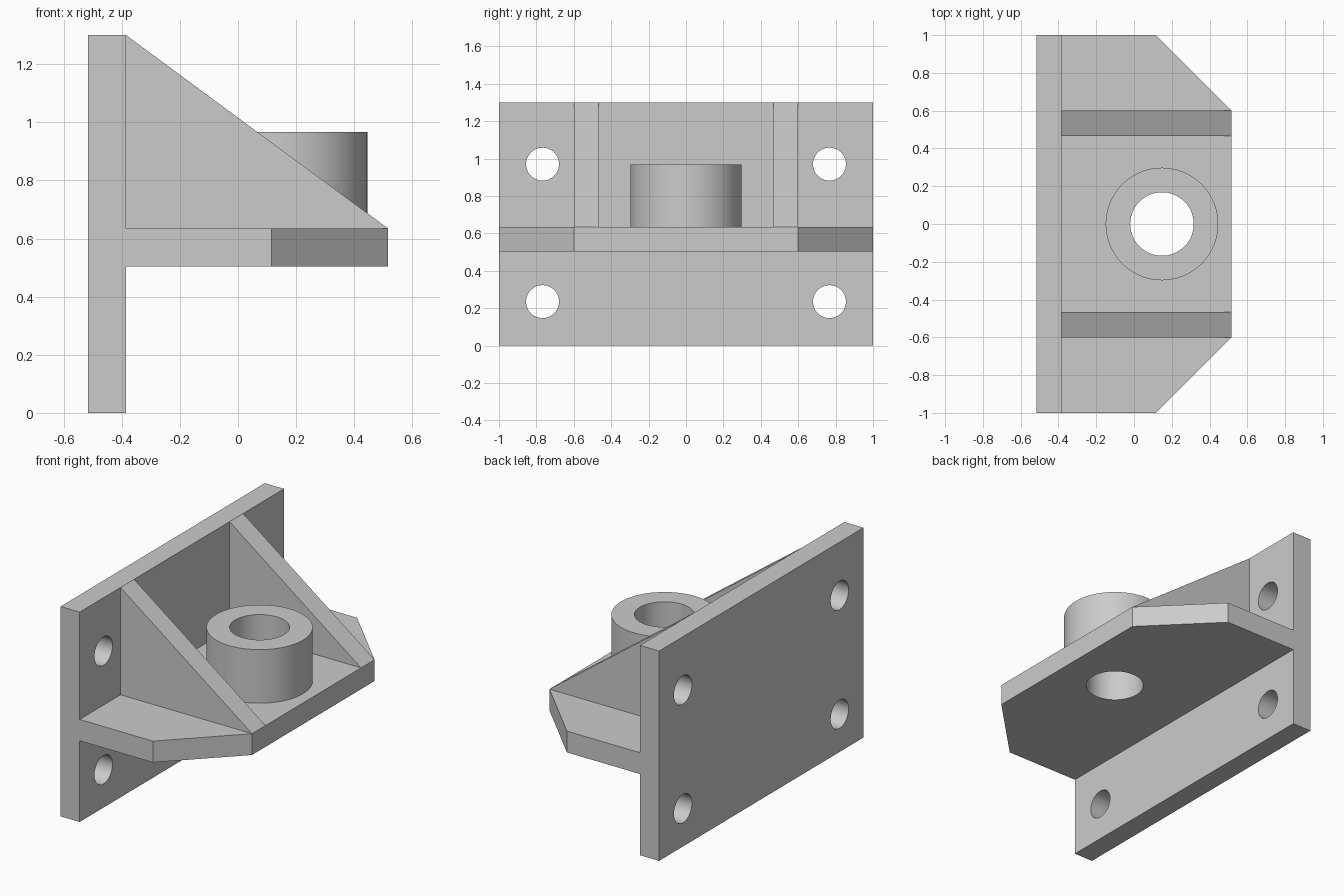
import bpy
import bmesh
import math
from mathutils import Matrix, Vector

if "Cube" in bpy.data.objects:
    bpy.data.objects.remove(bpy.data.objects["Cube"], do_unlink=True)

# Main dimensions
BACK, WALL, FRONT = -0.516, -0.385, 0.516
HALF_WIDTH, HEIGHT = 1.0, 1.3
SHELF_LOW, SHELF_TOP = 0.503, 0.635
RIB_IN, RIB_OUT = 0.467, 0.6
BOSS_X, BOSS_R, BORE_R, BOSS_TOP = 0.148, 0.298, 0.168, 0.967
BOLT_Y, BOLT_R = 0.767, 0.088

grey = bpy.data.materials.new("plain grey")
grey.use_nodes = True
grey.diffuse_color = (0.6, 0.6, 0.6, 1)
grey.node_tree.nodes["Principled BSDF"].inputs["Base Color"].default_value = (0.6, 0.6, 0.6, 1)


def add_object(name, bm):
    bmesh.ops.recalc_face_normals(bm, faces=bm.faces)
    mesh = bpy.data.meshes.new(name)
    bm.to_mesh(mesh)
    bm.free()
    mesh.materials.append(grey)
    obj = bpy.data.objects.new(name, mesh)
    bpy.context.collection.objects.link(obj)
    return obj


def extrude(name, points, offset):
    """Solid made by sweeping a flat outline along an offset."""
    bm = bmesh.new()
    face = bm.faces.new([bm.verts.new(p) for p in points])
    swept = bmesh.ops.extrude_face_region(bm, geom=[face], use_keep_orig=True)
    verts = [g for g in swept["geom"] if isinstance(g, bmesh.types.BMVert)]
    bmesh.ops.translate(bm, verts=verts, vec=Vector(offset))
    return add_object(name, bm)


def cylinder(name, radius, depth, centre, axis="Z"):
    bm = bmesh.new()
    turn = Matrix.Rotation(math.pi / 2, 4, "Y") if axis == "X" else Matrix()
    bmesh.ops.create_cone(bm, cap_ends=True, segments=96, radius1=radius, radius2=radius,
                          depth=depth, matrix=Matrix.Translation(centre) @ turn)
    return add_object(name, bm)


def drill(target, cutters):
    """Cut round holes, bake the result and discard the cutters."""
    for cutter in cutters:
        cutter.hide_render = True
        mod = target.modifiers.new("hole", "BOOLEAN")
        mod.operation = "DIFFERENCE"
        mod.solver = "EXACT"
        mod.object = cutter
    graph = bpy.context.evaluated_depsgraph_get()
    baked = bpy.data.meshes.new_from_object(target.evaluated_get(graph))
    target.modifiers.clear()
    target.data = baked
    for cutter in cutters:
        bpy.data.objects.remove(cutter, do_unlink=True)


# Upright mounting plate with four bolt holes
plate = extrude("mounting_plate",
                [(BACK, -HALF_WIDTH, 0), (WALL, -HALF_WIDTH, 0),
                 (WALL, HALF_WIDTH, 0), (BACK, HALF_WIDTH, 0)], (0, 0, HEIGHT))
drill(plate, [cylinder("bolt_cutter", BOLT_R, 0.4, ((BACK + WALL) / 2, side * BOLT_Y, z), "X")
              for side in (-1, 1) for z in (0.235, 0.97)])

# Horizontal shelf with chamfered front corners
half = [(WALL, HALF_WIDTH), (0.116, HALF_WIDTH), (FRONT, RIB_OUT)]
outline = half + [(x, -y) for x, y in reversed(half)]
shelf = extrude("shelf", [(x, y, SHELF_LOW) for x, y in outline],
                (0, 0, SHELF_TOP - SHELF_LOW))

# Round boss, bored together with the shelf
boss = cylinder("boss", BOSS_R, BOSS_TOP - SHELF_TOP,
                (BOSS_X, 0, (BOSS_TOP + SHELF_TOP) / 2))
for part in (shelf, boss):
    drill(part, [cylinder("bore_cutter", BORE_R, 2, (BOSS_X, 0, 0.7))])

# Triangular side ribs
ribs = []
for name, side in (("left_rib", 1), ("right_rib", -1)):
    y = side * RIB_IN
    ribs.append(extrude(name, [(WALL, y, SHELF_TOP), (FRONT, y, SHELF_TOP), (WALL, y, HEIGHT)],
                        (0, side * (RIB_OUT - RIB_IN), 0)))

# Smooth round walls, keep hard edges sharp
bpy.ops.object.select_all(action="DESELECT")
for part in [plate, shelf, boss] + ribs:
    part.select_set(True)
bpy.context.view_layer.objects.active = plate
bpy.ops.object.shade_smooth_by_angle(angle=math.radians(30))
